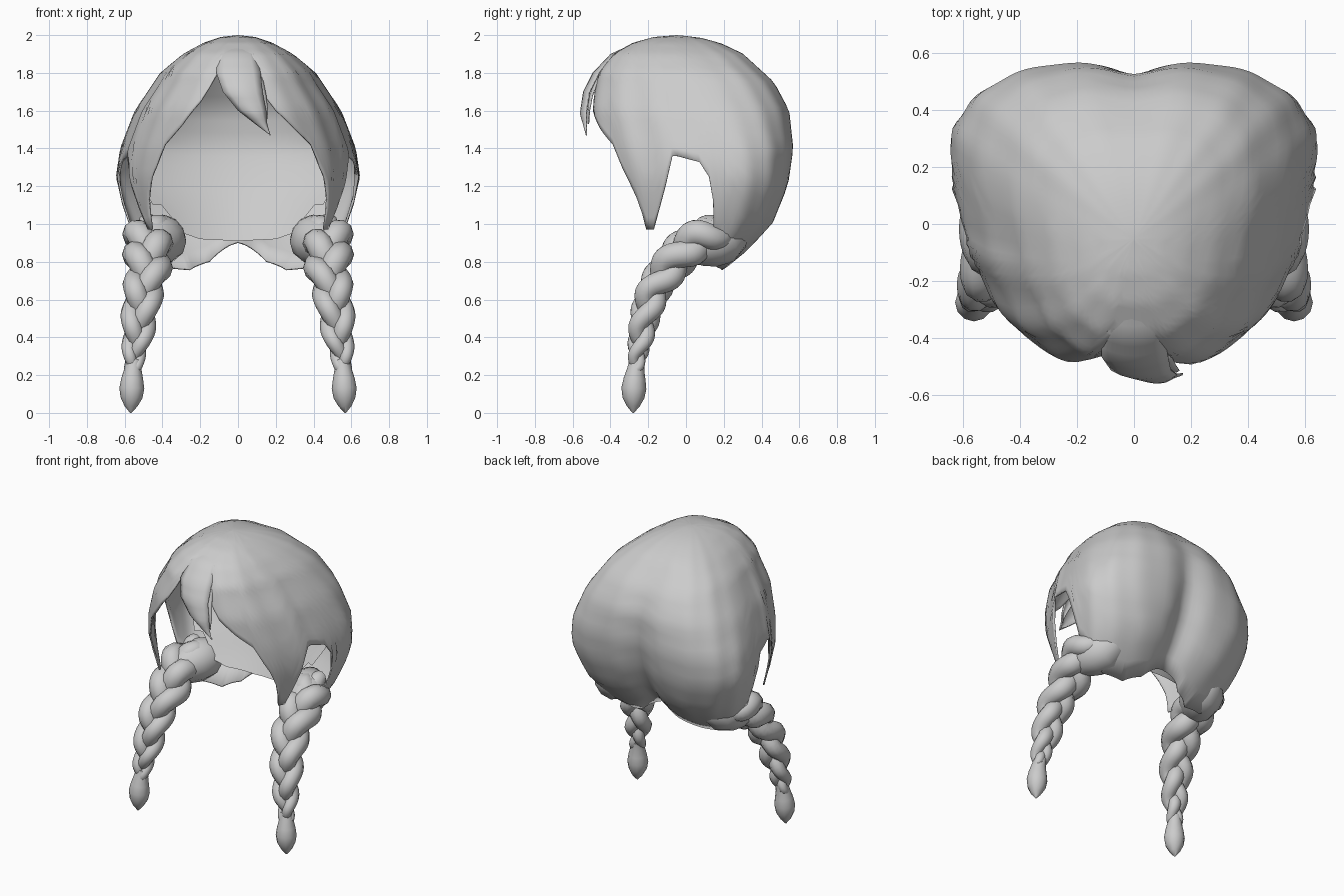
import bpy, bmesh, math
from mathutils import Vector

if "Cube" in bpy.data.objects:
    bpy.data.objects.remove(bpy.data.objects["Cube"])

hair = bpy.data.materials.new("hair_grey")
hair.diffuse_color = (0.6, 0.6, 0.6, 1)
hair.use_nodes = True
hair.node_tree.nodes["Principled BSDF"].inputs["Base Color"].default_value = hair.diffuse_color


def lerp(table, v):
    """Piecewise-linear lookup in a list of (key, value), keys ascending."""
    if v <= table[0][0]:
        return table[0][1]
    for (a, p), (b, q) in zip(table, table[1:]):
        if v <= b:
            return p + (q - p) * (v - a) / (b - a)
    return table[-1][1]


def finish(name, bm, thickness=0.0, angle=50):
    bmesh.ops.remove_doubles(bm, verts=bm.verts, dist=0.0005)
    bmesh.ops.recalc_face_normals(bm, faces=bm.faces)
    me = bpy.data.meshes.new(name)
    bm.to_mesh(me)
    bm.free()
    ob = bpy.data.objects.new(name, me)
    bpy.context.collection.objects.link(ob)
    me.materials.append(hair)
    bpy.ops.object.select_all(action='DESELECT')
    ob.select_set(True)
    bpy.context.view_layer.objects.active = ob
    bpy.ops.object.shade_smooth_by_angle(angle=math.radians(angle))
    if thickness:
        m = ob.modifiers.new("thickness", 'SOLIDIFY')
        m.thickness = thickness
        m.offset = -1
    return ob


def grid(bm, rows, closed=False):
    vs = [[bm.verts.new(p) for p in r] for r in rows]
    n = len(vs[0])
    for r, s in zip(vs, vs[1:]):
        for i in range(n if closed else n - 1):
            j = (i + 1) % n
            bm.faces.new((r[i], r[j], s[j], s[i]))
    return vs


# Cap: half width, front, back and ring centre by height
WIDTH = [(.75, .42), (.8, .47), (.95, .56), (1.1, .615), (1.25, .65), (1.4, .625), (1.6, .545),
         (1.8, .41), (1.9, .29), (1.96, .18), (1.99, .09), (2, 0)]
FRONT = [(1, -.40), (1.2, -.45), (1.4, -.49), (1.6, -.505), (1.8, -.47), (1.9, -.39),
         (1.96, -.28), (1.99, -.17), (2, -.05)]
BACK = [(.75, .2), (.83, .31), (1, .475), (1.2, .555), (1.4, .58), (1.6, .555), (1.75, .475),
        (1.9, .31), (1.96, .18), (1.99, .06), (2, -.05)]
CENTRE = [(.77, .07), (1, .14), (1.2, .2), (1.4, .2), (1.8, .08), (2, -.05)]
# Lower edge by angle from the front: fringe, side lock, ear gap, back lobe
SIDE = [(38, 1.42), (43, 1.3), (52, 1.13), (58, .97), (63, .97), (69, 1.2), (74, 1.36), (76, 1.36),
        (84, 1.33), (87, 1.25), (89, 1.12), (91, .97), (105, .83), (120, .77), (150, .755),
        (168, .8), (180, .9)]
EDGE = {1: [(0, 1.78), (9.5, 1.72), (17, 1.6), (28, 1.5)] + SIDE,
        -1: [(0, 1.78), (10.7, 1.8), (18, 1.65), (28, 1.52)] + SIDE}


def cap_point(deg, side, z):
    a = math.radians(deg)
    s, c = max(math.sin(a), 0), math.cos(a)
    yc = lerp(CENTRE, z)
    e = 2 / 2.75
    k = 1 + .006 * math.sin(deg * .26 + z * 5)          # soft strand ripple
    if deg <= 74 and z < 1.85:
        k += .015 * min(1, (1.85 - z) * 5)              # overlapping side lock
    x = lerp(WIDTH, z) * s ** e * k
    if c >= 0:
        y = yc - (yc - lerp(FRONT, z)) * c ** e * k
        x *= 1 - .11 * min(1, c * 2) * min(1, (2 - z) * 4)
    else:
        groove = .08 + .34 * max(0, min(1, (1.6 - z) / .7)) ** 1.3
        cleft = min(1, (2 - z) * 2) * groove * math.exp(-abs(x / .12) ** 1.5)
        y = yc + (lerp(BACK, z) - yc) * (-c) ** e * k * (1 - cleft)
    return Vector((side * x, y, z))


columns = []
for side in (-1, 1):
    table = EDGE[side]
    angles = []
    for (a, _), (b, _) in zip(table, table[1:]):
        n = max(1, round((b - a) / (1.5 if a > 160 else 3.5)))
        angles += [a + (b - a) * i / n for i in range(n)]
    angles.append(180)
    cols = []
    for d in angles:
        ze = lerp(table, d)
        cols.append([cap_point(d, side, 2 - (2 - ze) * (i / 26) ** 1.7) for i in range(27)])
    columns += cols[::-1] if side < 0 else cols[1:]
bm = bmesh.new()
grid(bm, columns)
finish("hair_cap", bm, .01)

# Inner scalp sheet closing the back of the head
SCALP_Y = [(.91, .19), (1, .25), (1.2, .36), (1.4, .43), (1.6, .41), (1.8, .29)]
SCALP_W = [(.91, .4), (1.1, .45), (1.25, .53), (1.4, .54), (1.6, .46), (1.8, .33)]
rows = []
for i in range(15):
    row = []
    for u in range(-10, 11):
        f = u / 10
        low = lerp([(0, .91), (.5, .92), (.7, .95), (.9, 1.1), (1, 1.1)], abs(f))
        z = low + (1.8 - low) * i / 14
        row.append((f * lerp(SCALP_W, z), lerp(SCALP_Y, z) - .14 * f * f, z))
    rows.append(row)
bm = bmesh.new()
grid(bm, rows)
finish("inner_scalp", bm)


# Fringe locks: rows of left x, right x, y, z with a bulged middle
def lock(name, rows, bulge):
    bm = bmesh.new()
    pts = []
    for i in range((len(rows) - 1) * 3 + 1):
        k = min(i // 3, len(rows) - 2)
        f = i / 3 - k
        l, r, y, z = [p + (q - p) * f for p, q in zip(rows[k], rows[k + 1])]
        pts.append([(l + (r - l) * u / 6, y - bulge * (1 - (u / 3 - 1) ** 2) * min(1, (r - l) / .12), z)
                    for u in range(7)])
    grid(bm, pts)
    finish(name, bm, .008)


lock("centre_fringe", [(-.03, .03, -.14, 1.975), (-.08, .07, -.25, 1.955), (-.11, .1, -.37, 1.9),
                       (-.115, .12, -.465, 1.8), (-.08, .13, -.515, 1.7), (0, .15, -.53, 1.6),
                       (.09, .155, -.53, 1.53), (.17, .172, -.53, 1.47)], .03)
lock("small_fringe_tip", [(.04, .13, -.46, 1.78), (.08, .15, -.5, 1.68), (.12, .16, -.515, 1.6),
                          (.15, .152, -.52, 1.53)], .02)

# Braid centre line: x, y, z, radius
PATH = [(.44, .22, .98, .09), (.475, .12, .94, .125), (.48, .01, .88, .13), (.475, -.08, .78, .125),
        (.495, -.16, .67, .11), (.515, -.205, .55, .1), (.53, -.235, .42, .085),
        (.548, -.255, .31, .062), (.556, -.265, .23, .045)]


def path_at(t):
    f = t * (len(PATH) - 1)
    k = min(int(f), len(PATH) - 2)
    p0, p1, p2, p3 = [PATH[min(max(k + o, 0), len(PATH) - 1)] for o in (-1, 0, 1, 2)]
    u = f - k
    return [.5 * (2 * b + (c - a) * u + (2 * a - 5 * b + 4 * c - d) * u * u
                  + (3 * b - a - 3 * c + d) * u ** 3) for a, b, c, d in zip(p0, p1, p2, p3)]


def tube(bm, pts, radii, sides=10):
    rings = []
    for i, p in enumerate(pts):
        t = (pts[min(i + 1, len(pts) - 1)] - pts[max(i - 1, 0)]).normalized()
        v = t.cross(Vector((1, 0, 0))).normalized()
        u = v.cross(t)
        rings.append([p + radii[i] * (u * math.cos(w) + v * math.sin(w))
                      for w in [2 * math.pi * s / sides for s in range(sides)]])
    vs = grid(bm, rings, True)
    bm.faces.new(vs[0])
    bm.faces.new(vs[-1])


# Gathered hair narrowing into the braid, and the tuft at its end
GATHER = [(.36, .3, .99, .05), (.375, .26, .96, .1), (.4, .2, .925, .135), (.43, .13, .905, .135),
          (.46, .06, .89, .115), (.475, 0, .87, .08)]
TUFT = [(.55, -.258, .28, .04), (.556, -.266, .23, .046), (.56, -.272, .18, .058), (.562, -.276, .13, .066),
        (.564, -.278, .08, .058), (.567, -.279, .035, .034), (.568, -.28, 0, .004)]
for side, label in ((1, "right"), (-1, "left")):
    flip = Vector((side, 1, 1))
    # Three woven strands following a figure of eight
    bm = bmesh.new()
    N = 64
    for j in range(3):
        pts, radii = [], []
        for i in range(N + 1):
            t = i / N
            x, y, z, r = path_at(t)
            q = Vector(path_at(min(t + .01, 1))[:3]) - Vector(path_at(max(t - .01, 0))[:3])
            v = Vector((0, -q.z, q.y)).normalized()
            ph = 2 * math.pi * (1.9 * t + j / 3)
            p = Vector((x, y, z)) + Vector((.5 * r * math.sin(ph), 0, 0)) + v * (.33 * r * math.sin(2 * ph))
            pts.append(p * flip)
            radii.append(r * .56)
        tube(bm, pts, radii)
    finish(label + "_braid", bm)
    for part, data in (("_gathered_hair", GATHER), ("_braid_tuft", TUFT)):
        bm = bmesh.new()
        tube(bm, [Vector(p[:3]) * flip for p in data], [p[3] for p in data], 12)
        finish(label + part, bm)
